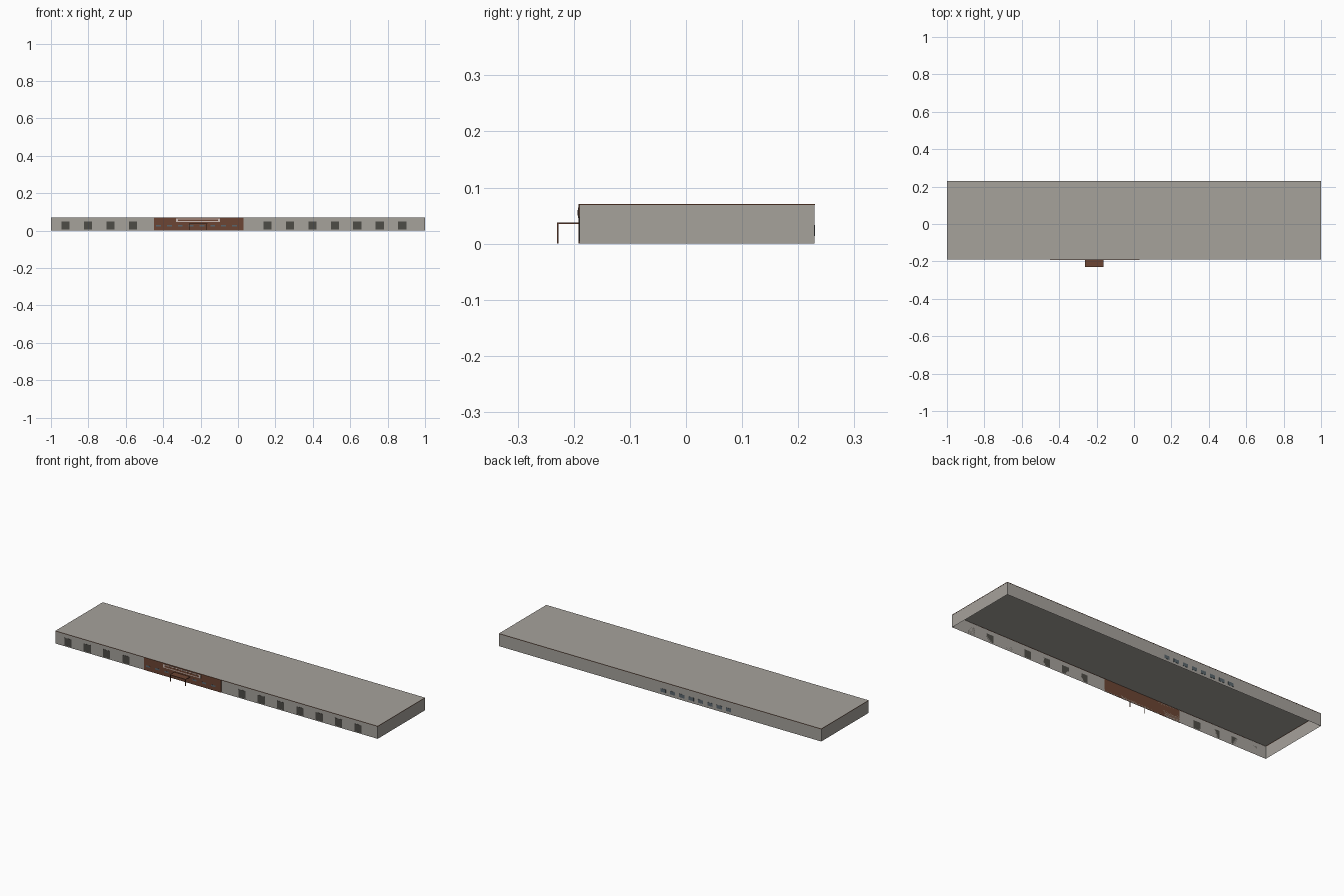
import bpy, bmesh
from mathutils import Matrix, Vector

cube = bpy.data.objects.get("Cube")
if cube:
    bpy.data.objects.remove(cube, do_unlink=True)


def material(name, rgb):
    m = bpy.data.materials.new(name)
    m.use_nodes = True
    m.diffuse_color = (*rgb, 1)
    m.node_tree.nodes["Principled BSDF"].inputs["Base Color"].default_value = (*rgb, 1)
    return m


concrete = material("concrete grey", (0.38, 0.36, 0.33))
brown = material("brick brown", (0.15, 0.06, 0.033))
dark = material("dark shutter grey", (0.075, 0.072, 0.062))
glass = material("blue grey glass", (0.10, 0.13, 0.15))
pale = material("pale sign", (0.60, 0.50, 0.46))


def box(name, low, high, mat, open_bottom=False):
    """Axis-aligned box between two corners, optionally without its floor."""
    low, high = Vector(low), Vector(high)
    bm = bmesh.new()
    place = Matrix.Translation((low + high) / 2) @ Matrix.Diagonal((*(high - low), 1))
    bmesh.ops.create_cube(bm, size=1, matrix=place)
    bm.normal_update()
    if open_bottom:
        floor = [f for f in bm.faces if f.normal.z < -0.5]
        bmesh.ops.delete(bm, geom=floor, context='FACES')
    mesh = bpy.data.meshes.new(name)
    bm.to_mesh(mesh)
    bm.free()
    mesh.materials.append(mat)
    obj = bpy.data.objects.new(name, mesh)
    bpy.context.collection.objects.link(obj)
    return obj


FRONT, BACK, TOP = -0.19, 0.229, 0.071
TRIM = 0.0685

# Hollow hall, open underneath
box("hall_shell", (-1, FRONT, 0), (1, BACK, TOP), concrete, open_bottom=True)

# Narrow roof edge trim on all four sides
E = 0.0006
box("trim_front", (-1, FRONT - E, TRIM), (1, FRONT, TOP), brown)
box("trim_back", (-1, BACK, TRIM), (1, BACK + E, TOP), brown)
for side, name in ((-1, "trim_right"), (1, "trim_left")):
    box(name, (min(side, side * (1 + E)), FRONT, TRIM),
        (max(side, side * (1 + E)), BACK, TOP), brown)

# Loading doors on either side of the entrance
for first, count in ((-0.922, 4), (0.158, 7)):
    for i in range(count):
        x = first + 0.12 * i
        box("loading_door", (x - 0.022, FRONT - 0.001, 0.005),
            (x + 0.022, FRONT, 0.048), dark)

# Brown entrance facade
WALL = FRONT - 0.0015
box("entrance_facade", (-0.45, WALL, 0), (0.03, FRONT, TOP), brown)

# Office windows, front and back
for i in range(8):
    x = -0.425 + 0.058 * i
    box("front_window", (x - 0.013, WALL - 0.0005, 0.021),
        (x + 0.013, WALL, 0.030), glass)
    box("back_window", (x - 0.016, BACK, 0.014),
        (x + 0.016, BACK + 0.001, 0.033), glass)

# Blank sign board with a pale border
box("sign_border", (-0.332, WALL - 0.001, 0.046), (-0.097, WALL, 0.064), pale)
box("sign_panel", (-0.322, WALL - 0.0015, 0.050), (-0.107, WALL - 0.001, 0.060), brown)

# Entrance canopy on two posts
box("canopy_roof", (-0.262, -0.23, 0.035), (-0.164, WALL, 0.0375), brown)
for x in (-0.260, -0.166):
    box("canopy_post", (x - 0.0015, -0.23, 0), (x + 0.0015, -0.227, 0.035), brown)
